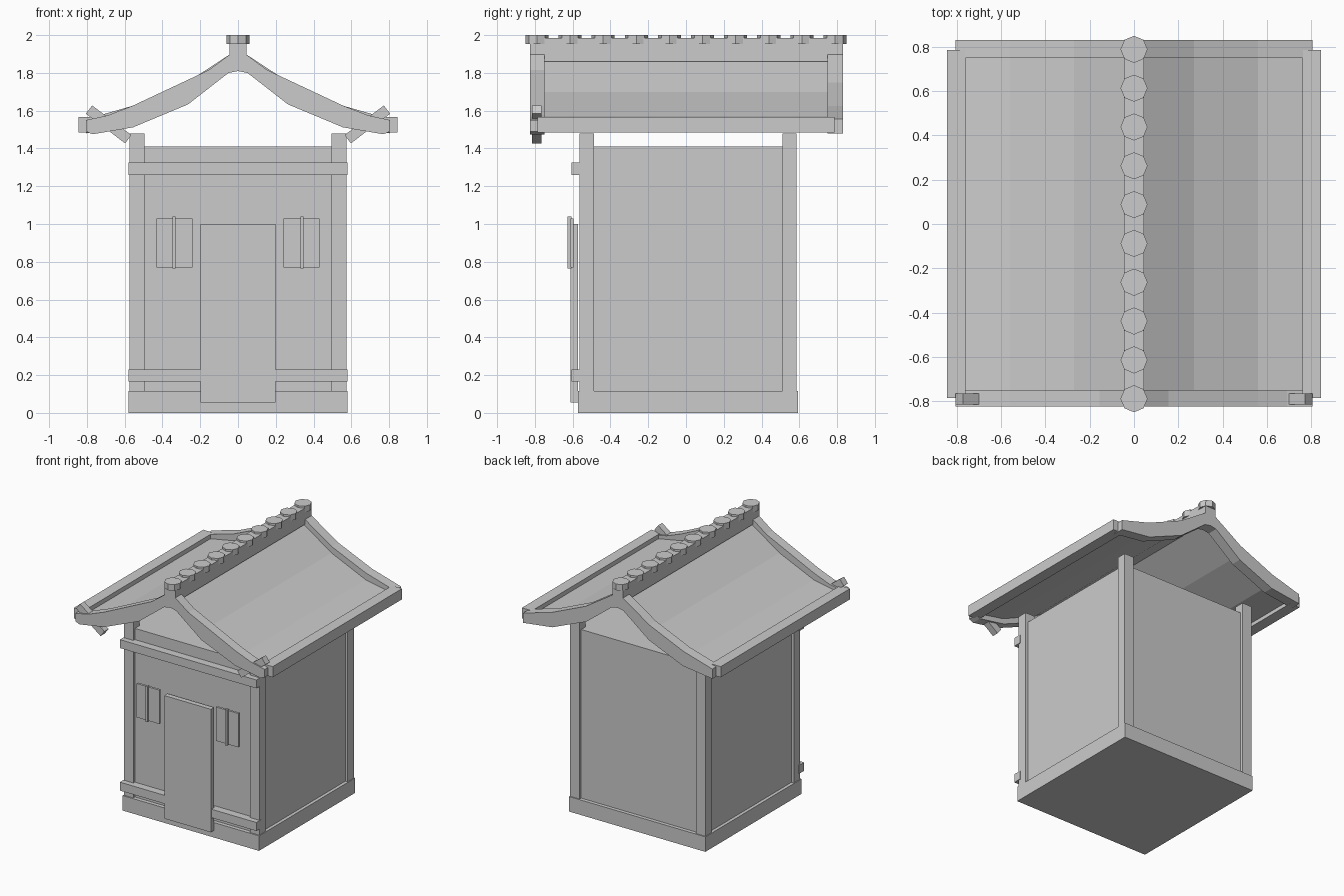
import bpy, bmesh, math
from mathutils import Matrix

if "Cube" in bpy.data.objects:
    bpy.data.objects.remove(bpy.data.objects["Cube"])

grey = bpy.data.materials.new("plain grey")
grey.diffuse_color = (0.6, 0.6, 0.6, 1)
grey.use_nodes = True
grey.node_tree.nodes["Principled BSDF"].inputs["Base Color"].default_value = grey.diffuse_color


def finish(bm, name):
    bmesh.ops.recalc_face_normals(bm, faces=bm.faces)
    me = bpy.data.meshes.new(name)
    bm.to_mesh(me)
    bm.free()
    me.materials.append(grey)
    ob = bpy.data.objects.new(name, me)
    bpy.context.collection.objects.link(ob)
    return ob


def box(name, x0, x1, y0, y1, z0, z1, tilt=0):
    bm = bmesh.new()
    m = (Matrix.Translation(((x0 + x1) / 2, (y0 + y1) / 2, (z0 + z1) / 2))
         @ Matrix.Rotation(tilt, 4, 'Y')
         @ Matrix.Diagonal((x1 - x0, y1 - y0, z1 - z0, 1)))
    bmesh.ops.create_cube(bm, size=1, matrix=m)
    return finish(bm, name)


def roof_strip(name, top, bottom, y0, y1):
    """Symmetrical band: half outlines (x, z) from ridge to eave, extruded in y."""
    t = [(-x, z) for x, z in reversed(top[1:])] + top
    b = [(-x, z) for x, z in reversed(bottom[1:])] + bottom
    outline = t + b[::-1]
    bm = bmesh.new()
    f = bm.faces.new([bm.verts.new((x, y0, z)) for x, z in outline])
    r = bmesh.ops.extrude_face_region(bm, geom=[f])
    bmesh.ops.translate(bm, vec=(0, y1 - y0, 0),
                        verts=[v for v in r['geom'] if isinstance(v, bmesh.types.BMVert)])
    return finish(bm, name)


# Base, walls and corner posts
box("base", -0.58, 0.58, -0.573, 0.593, 0, 0.115)
box("walls", -0.555, 0.555, -0.543, 0.565, 0.115, 1.41)
for s, side in ((-1, "left"), (1, "right")):
    xa, xb = sorted((s * 0.495, s * 0.575))
    box(side + "_front_post", xa, xb, -0.563, -0.488, 0.115, 1.48)
    box(side + "_back_post", xa, xb, 0.51, 0.585, 0.115, 1.48)

    # Windows with a central bar
    xa, xb = sorted((s * 0.24, s * 0.432))
    box(side + "_window", xa, xb, -0.612, -0.595, 0.77, 1.03)
    box(side + "_window_bar", s * 0.338 - 0.008, s * 0.338 + 0.008, -0.627, -0.605, 0.765, 1.04)

    # Eave beams and tilted sticks at the front roof corners
    xa, xb = sorted((s * 0.76, s * 0.845))
    box(side + "_eave_beam", xa, xb, -0.785, 0.785, 1.485, 1.567)
    cx = s * 0.685
    box(side + "_corner_stick", cx - 0.13, cx + 0.13, -0.815, -0.765,
        1.5, 1.555, tilt=-s * math.radians(37))

# Front beams and door
box("upper_beam", -0.58, 0.58, -0.605, -0.545, 1.26, 1.325)
box("lower_beam", -0.58, 0.58, -0.605, -0.545, 0.165, 0.23)
box("door", -0.198, 0.198, -0.612, -0.573, 0.055, 1.0)

# Curved roof sheet
sheet = [(0, 1.88), (0.27, 1.70), (0.56, 1.572), (0.78, 1.53)]
roof_strip("roof_sheet", sheet, [(x, z - 0.02) for x, z in sheet], -0.78, 0.78)

# Gable boards at front and back
board_top = [(0, 1.91), (0.04, 1.90), (0.155, 1.815), (0.56, 1.625), (0.69, 1.575), (0.805, 1.55)]
board_low = [(0, 1.81), (0.05, 1.80), (0.265, 1.633), (0.555, 1.512), (0.77, 1.475), (0.805, 1.49)]
roof_strip("front_gable_board", board_top, board_low, -0.825, -0.75)
back_top = [(0, 1.91), (0.04, 1.90), (0.27, 1.75), (0.56, 1.625), (0.805, 1.555)]
back_low = [(0, 1.81), (0.05, 1.80), (0.265, 1.633), (0.555, 1.512), (0.805, 1.48)]
roof_strip("back_gable_board", back_top, back_low, 0.75, 0.83)

# Ridge beam with a row of octagonal caps
box("ridge_beam", -0.045, 0.045, -0.825, 0.83, 1.86, 1.985)
for i in range(10):
    bm = bmesh.new()
    bmesh.ops.create_cone(bm, cap_ends=True, segments=8, radius1=0.061, radius2=0.061, depth=0.047,
                          matrix=Matrix.Translation((0, -0.789 + i * 0.1753, 1.9765)))
    finish(bm, "ridge_cap_%d" % (i + 1))
